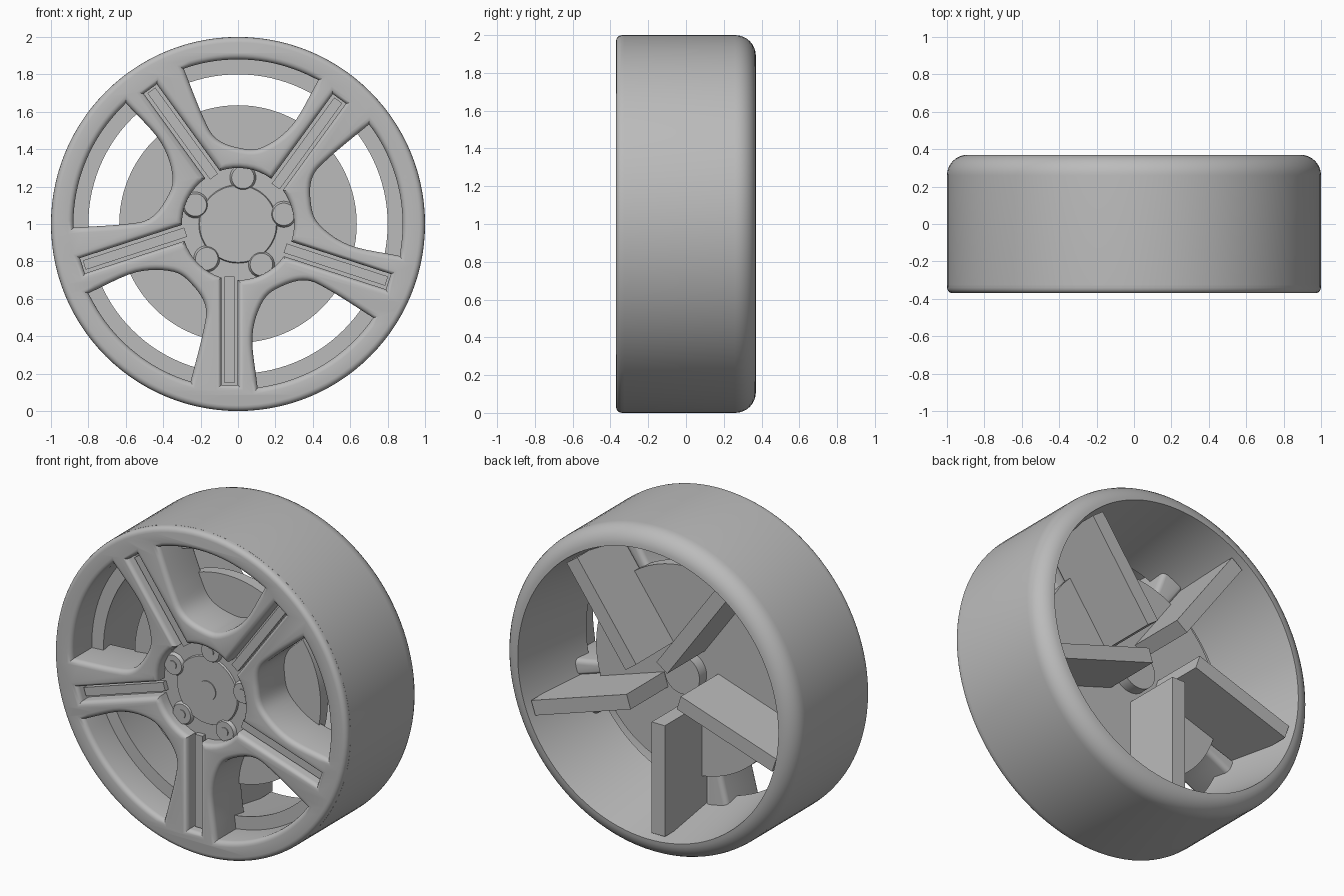
import bpy, bmesh, math
from mathutils import Vector, Matrix

cube = bpy.data.objects.get("Cube")
if cube:
    bpy.data.objects.remove(cube, do_unlink=True)

TAU = math.tau
COUNT = 5
STEP = TAU / COUNT
OFFSET = -0.045            # spokes sit slightly beside the true radius
SLOT = 0.043               # half width of the groove in each spoke
HUB_R = 0.30

grey = bpy.data.materials.new("wheel grey")
grey.use_nodes = True
grey.diffuse_color = (0.5, 0.5, 0.5, 1)
grey.node_tree.nodes["Principled BSDF"].inputs["Base Color"].default_value = (0.5, 0.5, 0.5, 1)


def finish(obj, smooth=True):
    obj.data.materials.clear()
    obj.data.materials.append(grey)
    bpy.ops.object.select_all(action='DESELECT')
    obj.select_set(True)
    bpy.context.view_layer.objects.active = obj
    if smooth:
        bpy.ops.object.shade_smooth_by_angle(angle=math.radians(35))
    return obj


def from_bmesh(name, bm, smooth=True):
    bmesh.ops.recalc_face_normals(bm, faces=bm.faces)
    mesh = bpy.data.meshes.new(name)
    bm.to_mesh(mesh)
    bm.free()
    obj = bpy.data.objects.new(name, mesh)
    bpy.context.collection.objects.link(obj)
    return finish(obj, smooth)


def cylinder(name, radius, y0, y1, x=0, z=0, sides=64, front_radius=None):
    """Cylinder along y; z is measured from the wheel centre."""
    bm = bmesh.new()
    bmesh.ops.create_cone(bm, cap_ends=True, segments=sides, radius1=radius,
                          radius2=front_radius or radius, depth=y1 - y0)
    bm.transform(Matrix.Translation((x, (y0 + y1) / 2, 1 + z)) @ Matrix.Rotation(TAU / 4, 4, 'X'))
    return from_bmesh(name, bm)


def spoke_box(name, index, r0, r1, half, y0, y1):
    """Box lying along one spoke."""
    bm = bmesh.new()
    bmesh.ops.create_cube(bm, size=1)
    bm.transform(Matrix.Translation((0, 0, 1))
                 @ Matrix.Rotation(-index * STEP, 4, 'Y')
                 @ Matrix.Translation((OFFSET, (y0 + y1) / 2, -(r0 + r1) / 2))
                 @ Matrix.Diagonal((2 * half, y1 - y0, r1 - r0, 1)))
    return from_bmesh(name, bm, smooth=False)


def polar(r, a):
    return Vector((r * math.cos(a), r * math.sin(a)))


def arc(r, a0, a1, n):
    return [polar(r, a0 + (a1 - a0) * i / n) for i in range(n + 1)]


def smooth_path(points, n=6):
    """Catmull-Rom curve through the points."""
    p = [2 * points[0] - points[1]] + points + [2 * points[-1] - points[-2]]
    out = []
    for a, b, c, d in zip(p, p[1:], p[2:], p[3:]):
        for i in range(n):
            t = i / n
            out.append(0.5 * (2 * b + (c - a) * t + (2 * a - 5 * b + 4 * c - d) * t ** 2
                              + (3 * b - a - 3 * c + d) * t ** 3))
    return out + [points[-1]]


# Rim barrel: turned profile of (radius, y) with a large rear fillet and a front ledge
profile = [(0.88, -0.17), (0.80, -0.17), (0.89, 0.37)]
profile += [(0.89 + 0.11 * math.sin(t * TAU / 32), 0.26 + 0.11 * math.cos(t * TAU / 32))
            for t in range(1, 9)]
profile += [(1.0, -0.33), (0.93, -0.33), (0.93, -0.17)]
bm = bmesh.new()
verts = [bm.verts.new((r, y, 1)) for r, y in profile]
edges = [bm.edges.new((v, verts[(i + 1) % len(verts)])) for i, v in enumerate(verts)]
bmesh.ops.spin(bm, geom=verts + edges, cent=(0, 0, 1), axis=(0, 1, 0), angle=TAU, steps=112,
               use_merge=True)
bmesh.ops.remove_doubles(bm, verts=bm.verts, dist=0.0001)
from_bmesh("rim_barrel", bm)

# Spoke face: filled outline with window holes and a grooved hub hole, rounded edges
window = smooth_path([Vector(p) for p in (
    (-0.29, 0.83), (-0.19, 0.58), (-0.12, 0.46), (0, 0.408), (0.13, 0.41),
    (0.29, 0.53), (0.43, 0.77))])
a0 = math.atan2(window[-1].y, window[-1].x)
a1 = math.atan2(window[0].y, window[0].x)
window += arc(0.88, a0, a1, 20)[1:-1]

hub_hole = []
for k in range(COUNT):
    a = -TAU / 4 + k * STEP
    along, across = polar(1, a), polar(1, a + TAU / 4)
    low, high = OFFSET - SLOT, OFFSET + SLOT
    hub_hole += [along * 0.86 + across * low, along * 0.86 + across * high]
    hub_hole += arc(HUB_R, a + math.asin(high / HUB_R),
                    a + STEP + math.asin(low / HUB_R), 8)

outlines = [arc(0.9995, 0, TAU, 112)[:-1], hub_hole]
for k in range(COUNT):
    turn = Matrix.Rotation(k * STEP, 2)
    outlines.append([turn @ p for p in window])

curve = bpy.data.curves.new("spoke_face", 'CURVE')
curve.dimensions = '2D'
curve.fill_mode = 'BOTH'
curve.bevel_depth = 0.03
curve.bevel_resolution = 3
curve.offset = -0.03
curve.extrude = 0.125
for pts in outlines:
    spline = curve.splines.new('POLY')
    spline.points.add(len(pts) - 1)
    for sp, p in zip(spline.points, pts):
        sp.co = (p.x, p.y, 0, 1)
    spline.use_cyclic_u = True
face = bpy.data.objects.new("spoke_face", curve)
bpy.context.collection.objects.link(face)
face.location = (0, -0.215, 1)
face.rotation_euler.x = TAU / 4
bpy.ops.object.select_all(action='DESELECT')
face.select_set(True)
bpy.context.view_layer.objects.active = face
bpy.ops.object.convert(target='MESH')
face = bpy.context.view_layer.objects.active
bm = bmesh.new()
bm.from_mesh(face.data)
bmesh.ops.remove_doubles(bm, verts=bm.verts, dist=0.0002)
bmesh.ops.recalc_face_normals(bm, faces=bm.faces)
bm.to_mesh(face.data)
bm.free()
finish(face)

# Rear ribs fill the grooves; a slim bar runs along each groove
for k in range(COUNT):
    spoke_box(f"rear_rib_{k + 1}", k, 0.18, 0.865, SLOT + 0.002, -0.285, 0.335)
    spoke_box(f"groove_bar_{k + 1}", k, 0.28, 0.85, 0.026, -0.32, -0.28)

# Brake disc and hub
cylinder("brake_disc", 0.635, -0.10, -0.03, sides=96)
cylinder("rear_hub", 0.12, -0.04, 0.04)
cylinder("hub_core", 0.315, -0.29, -0.05)
cylinder("hub_cap", 0.215, -0.30, -0.28, front_radius=0.205)
cylinder("cap_button", 0.06, -0.306, -0.29, sides=32)

# Bolt pads with bolts
for k in range(COUNT):
    p = polar(0.25, math.radians(12) + k * STEP)
    cylinder(f"bolt_pad_{k + 1}", 0.075, -0.31, -0.28, p.x, p.y, 32, 0.06)
    cylinder(f"bolt_{k + 1}", 0.026, -0.316, -0.30, p.x, p.y, 20)
